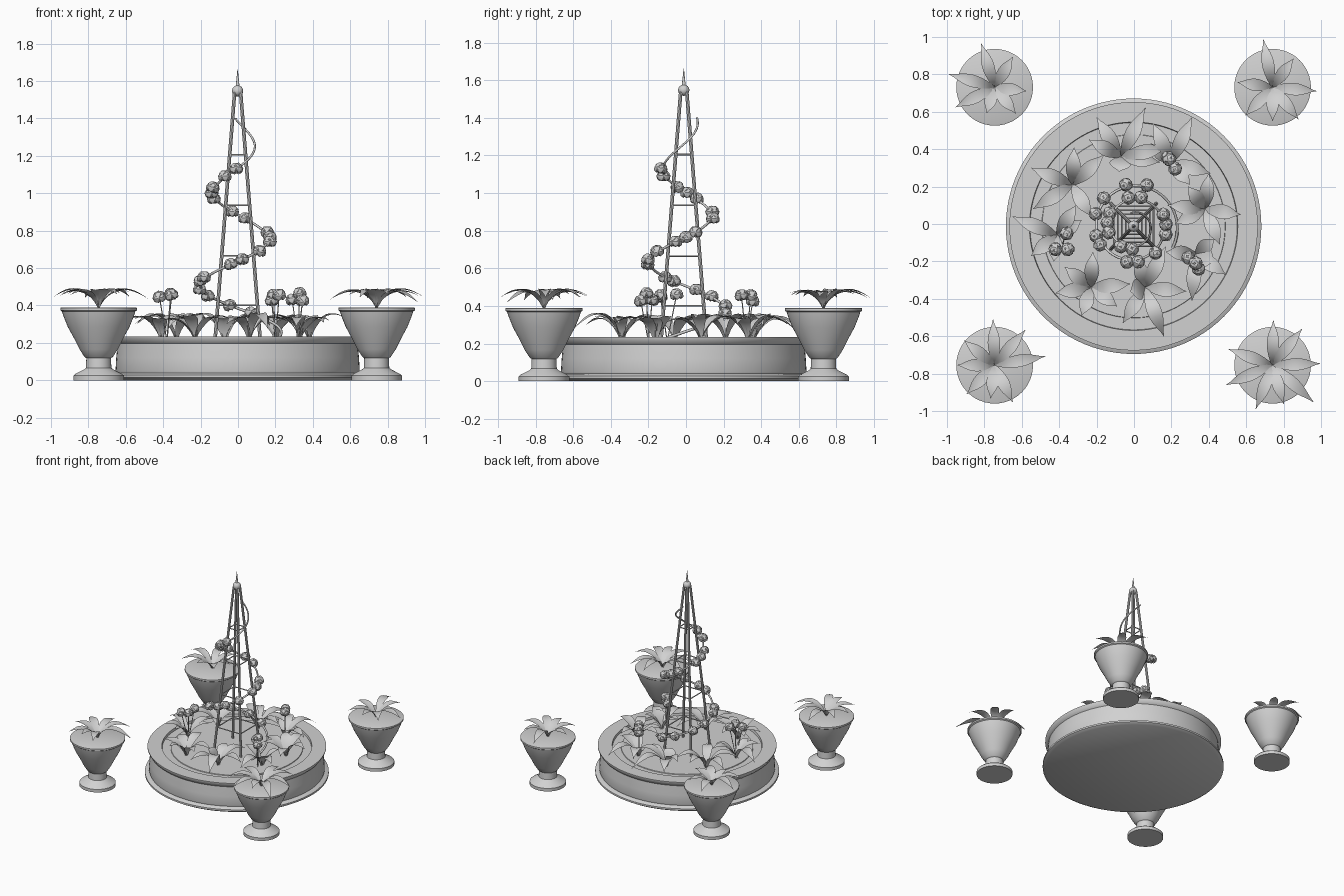
import bpy, bmesh, math, random
from mathutils import Vector, Matrix

if "Cube" in bpy.data.objects:
    bpy.data.objects.remove(bpy.data.objects["Cube"])

random.seed(4)
CX, CY = -0.002, -0.012

stone = bpy.data.materials.new("plain grey")
stone.diffuse_color = (0.64, 0.64, 0.64, 1)
stone.use_nodes = True
stone.node_tree.nodes["Principled BSDF"].inputs["Base Color"].default_value = stone.diffuse_color


def finish(bm, name, angle=35):
    me = bpy.data.meshes.new(name)
    bm.to_mesh(me)
    bm.free()
    me.materials.append(stone)
    ob = bpy.data.objects.new(name, me)
    bpy.context.collection.objects.link(ob)
    bpy.context.view_layer.objects.active = ob
    ob.select_set(True)
    bpy.ops.object.shade_smooth_by_angle(angle=math.radians(angle))
    ob.select_set(False)
    return ob


def lathe(name, profile, center, steps=64):
    bm = bmesh.new()
    vs = [bm.verts.new((r, 0, z)) for r, z in profile]
    es = [bm.edges.new(p) for p in zip(vs, vs[1:])]
    bmesh.ops.spin(bm, geom=vs + es, cent=(0, 0, 0), axis=(0, 0, 1),
                   angle=2 * math.pi, steps=steps)
    bmesh.ops.remove_doubles(bm, verts=bm.verts, dist=1e-5)
    bmesh.ops.recalc_face_normals(bm, faces=bm.faces)
    bmesh.ops.translate(bm, verts=bm.verts, vec=(*center, 0))
    return finish(bm, name)


def rod(bm, a, b, r1, r2=None, sides=8):
    a, b = Vector(a), Vector(b)
    d = b - a
    m = Matrix.Translation((a + b) / 2) @ d.to_track_quat('Z', 'Y').to_matrix().to_4x4()
    bmesh.ops.create_cone(bm, cap_ends=True, segments=sides, radius1=r1,
                          radius2=r1 if r2 is None else r2, depth=d.length, matrix=m)


def leaf(bm, root, length, angle, width, height):
    # arched blade, slightly folded along its midrib; longer blades droop further
    sweep = min(.88, max(.5, .55 + (length - .145) * 2.3))
    out = Vector((math.cos(angle), math.sin(angle), 0))
    side = Vector((-out.y, out.x, 0))
    rows, n = [], 10
    for i in range(n + 1):
        t = i / n
        c = Vector(root) + out * (length * t)
        c.z += height * math.sin(math.pi * sweep * t ** 0.75)
        w = width / 2 * (0.2 + 0.8 * math.sin(math.pi * t)) * (1 - t ** 6)
        w = max(w, 0.001)
        rows.append([bm.verts.new(c + side * (s * w) + Vector((0, 0, abs(s) * w * 0.2)))
                     for s in (-1, 0, 1)])
    for a, b in zip(rows, rows[1:]):
        for k in (0, 1):
            bm.faces.new((a[k], b[k], b[k + 1], a[k + 1]))


def flower(bm, pos, r):
    # rounded core wrapped in two rings of overlapping petals
    turn = random.random() * 6
    base = (Matrix.Translation(pos) @ Matrix.Rotation(turn, 4, 'Z')
            @ Matrix.Rotation(random.uniform(-.4, .4), 4, 'X'))
    bmesh.ops.create_icosphere(bm, subdivisions=2, radius=r * 0.62, matrix=base)
    for count, tilt, dist in ((6, -0.2, 0.62), (4, 0.75, 0.58)):
        for k in range(count):
            m = (base @ Matrix.Rotation(2 * math.pi * k / count + tilt, 4, 'Z')
                 @ Matrix.Rotation(-tilt, 4, 'Y') @ Matrix.Translation((r * dist, 0, 0))
                 @ Matrix.Diagonal((0.55, 1, 1, 1)))
            bmesh.ops.create_icosphere(bm, subdivisions=1, radius=r * 0.52, matrix=m)


# Round planter with a moulded rim, and its soil
lathe("planter", [(0, 0), (.66, 0), (.683, .014), (.683, .028), (.672, .034), (.65, .04),
                  (.653, .05), (.649, .12), (.642, .196), (.65, .203), (.664, .228),
                  (.664, .235), (.557, .235), (.553, .21)], (CX, CY), 96)
lathe("soil", [(.555, .216), (.491, .216), (.489, .221), (0, .221)], (CX, CY), 64)

# Four footed urns, each with a rosette of (degrees, length) leaves
urn = [(0, 0), (.135, 0), (.135, .025), (.125, .034), (.078, .058), (.068, .066), (.066, .118),
       (.076, .125), (.102, .165), (.132, .225), (.165, .285), (.189, .345), (.196, .368),
       (.205, .374), (.205, .387), (.198, .39), (0, .39)]
rosettes = {
    (-1, 1): [(107, .245), (59, .19), (-7, .17), (-51, .18), (-107, .145), (207, .235), (164, .255)],
    (1, 1): [(101, .26), (54, .19), (-5, .235), (-51, .22), (-90, .18), (226, .21), (172, .19)],
    (-1, -1): [(92, .245), (49, .25), (10, .275), (-64, .22), (-97, .18), (226, .215),
               (180, .2), (141, .21)],
    (1, -1): [(89, .24), (51, .25), (2, .255), (-42, .295), (-74, .215), (249, .25),
              (203, .27), (160, .25)],
}
for (sx, sy), leaves in rosettes.items():
    c = (CX + sx * .743, CY + sy * .743)
    lathe("urn", urn, c, 48)
    bm = bmesh.new()
    for deg, length in leaves:
        leaf(bm, (*c, .387), length, math.radians(deg), .067, random.uniform(.085, .1))
    finish(bm, "urn_plant", 60)

# Leafy plants in the bed: centre, then leaf tips
bed = [
    ((-.07, .36), [(.06, .62), (-.2, .57), (-.24, .45), (.18, .41), (.14, .33), (-.08, .28)]),
    ((-.33, .21), [(-.32, .41), (-.55, .3), (-.16, .37), (-.54, .08), (-.23, .04)]),
    ((-.41, -.06), [(-.65, .04), (-.31, .1), (-.55, -.17), (-.43, -.2), (-.28, .02)]),
    ((-.23, -.34), [(-.22, -.15), (-.37, -.23), (-.42, -.37), (-.28, -.49), (-.09, -.44), (-.02, -.32)]),
    ((.06, -.34), [(.17, -.12), (.28, -.36), (.16, -.6), (-.06, -.53), (-.02, -.36), (.02, -.18)]),
    ((.33, -.16), [(.43, -.08), (.49, -.27), (.31, -.41), (.17, -.15), (.43, -.2)]),
    ((.38, .08), [(.4, .27), (.57, .05), (.46, -.11), (.22, 0), (.18, .1), (.29, .2)]),
    ((.2, .33), [(.31, .57), (.41, .27), (.3, .21), (.09, .43), (.1, .54)]),
]
for (px, py), tips in bed:
    bm = bmesh.new()
    for tx, ty in tips:
        dx, dy = tx - px, ty - py
        length = math.hypot(dx, dy)
        leaf(bm, (px, py, .215), length, math.atan2(dy, dx), .115 if length < .11 else .08,
             random.uniform(.11, .14))
    finish(bm, "bed_plant", 60)

# Flower clusters on thin stems: foot, then blooms
clusters = [
    ((-.38, -.1), [(-.36, -.05, .46), (-.42, -.135, .445), (-.355, -.135, .455)]),
    ((.2, .32), [(.18, .355, .425), (.22, .295, .455), (.19, .345, .455)]),
    ((.32, -.2), [(.29, -.18, .43), (.33, -.21, .465), (.345, -.24, .425)]),
]
for (fx, fy), blooms in clusters:
    stems, heads = bmesh.new(), bmesh.new()
    for b in blooms:
        rod(stems, (fx, fy, .21), b, .003, sides=6)
        flower(heads, b, .042)
    finish(stems, "flower_stems")
    finish(heads, "flower_cluster", 30)

# Tapered obelisk: four legs, square hoops, ball and spike
Z0, Z1 = .2, 1.54


def half(z):
    return .122 + (.016 - .122) * (z - Z0) / (Z1 - Z0)


corners = [(1, 1), (-1, 1), (-1, -1), (1, -1)]
bm = bmesh.new()
for x, y in corners:
    rod(bm, (CX + x * half(Z0), CY + y * half(Z0), Z0),
        (CX + x * half(Z1), CY + y * half(Z1), Z1), .0095)
finish(bm, "obelisk_legs")
bm = bmesh.new()
for z in (.4, .665, .935, 1.205):
    h = half(z)
    for (ax, ay), (bx, by) in zip(corners, corners[1:] + corners[:1]):
        rod(bm, (CX + ax * h, CY + ay * h, z), (CX + bx * h, CY + by * h, z), .0042)
finish(bm, "obelisk_hoops")
bm = bmesh.new()
bmesh.ops.create_uvsphere(bm, u_segments=20, v_segments=12, radius=.03,
                          matrix=Matrix.Translation((CX, CY, 1.547)))
rod(bm, (CX, CY, 1.565), (CX, CY, 1.662), .011, .001, 12)
finish(bm, "finial")


# Climbing vine spiralling up the obelisk, with blooms along it
def vine_point(z, push=0):
    a = math.radians((z - .76) * 720)
    r = .218 - (z - .37) * .142 + push
    return Vector((CX + r * math.cos(a), CY + r * math.sin(a), z))


curve = bpy.data.curves.new("vine", 'CURVE')
curve.dimensions = '3D'
curve.bevel_depth = .007
curve.bevel_resolution = 2
curve.use_fill_caps = True
spline = curve.splines.new('POLY')
spline.points.add(100)
for i, p in enumerate(spline.points):
    p.co = (*vine_point(.22 + 1.18 * i / 100), 1)
    p.radius = 1.1 - .3 * i / 100
curve.materials.append(stone)
bpy.context.collection.objects.link(bpy.data.objects.new("vine", curve))

bm = bmesh.new()
for z in (.36, .4, .45, .485, .53, .55, .62, .645, .69, .74, .765, .79, .865, .9,
          .97, 1.0, 1.03, 1.09, 1.13):
    flower(bm, vine_point(z, .012), .042)
finish(bm, "vine_flowers", 30)
